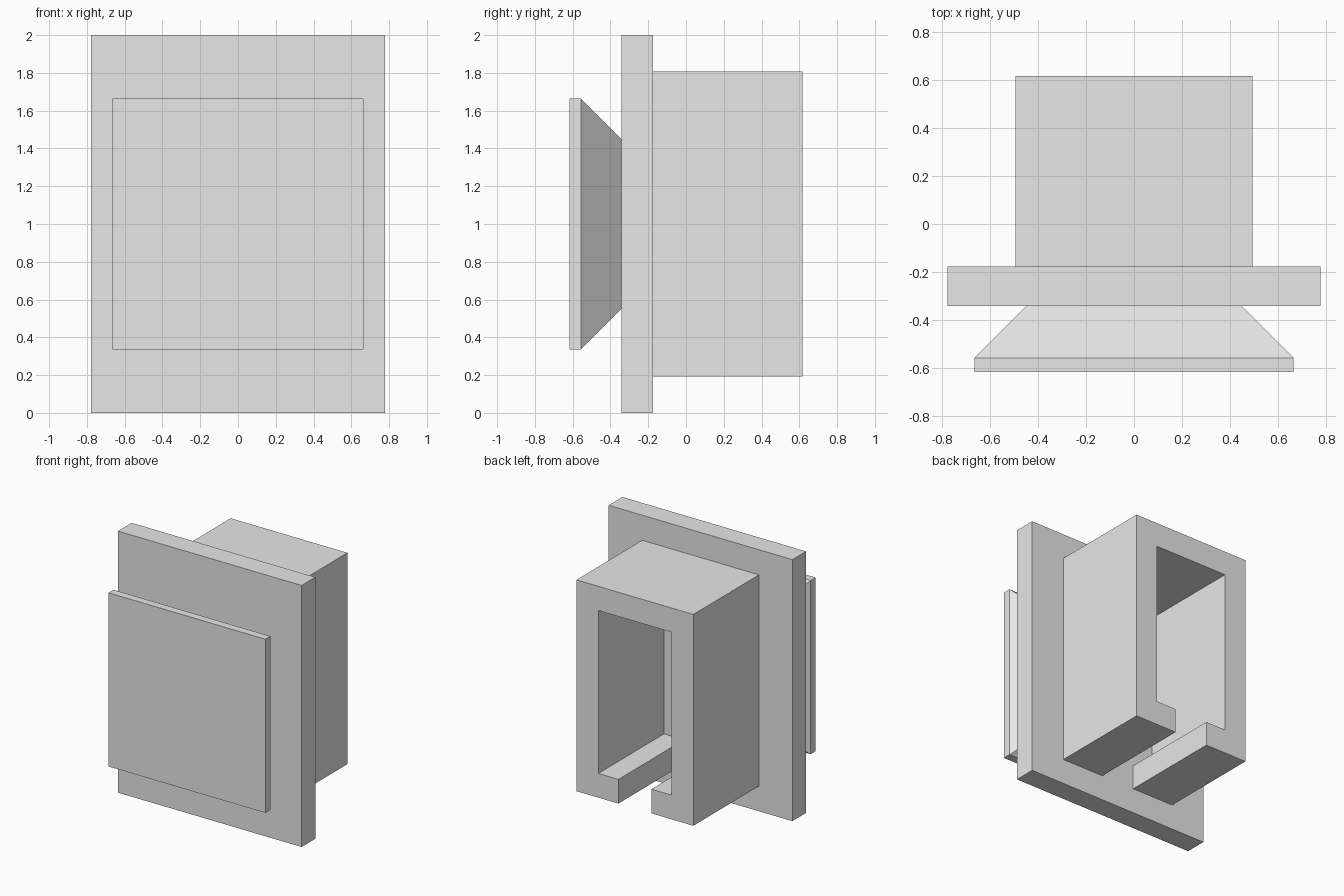
import bpy
import bmesh

cube = bpy.data.objects.get("Cube")
if cube:
    bpy.data.objects.remove(cube, do_unlink=True)

grey = bpy.data.materials.new("light_grey")
grey.use_nodes = True
grey.diffuse_color = (0.8, 0.8, 0.8, 1)
grey.node_tree.nodes["Principled BSDF"].inputs["Base Color"].default_value = (0.8, 0.8, 0.8, 1)


def finish(name, bm):
    bmesh.ops.recalc_face_normals(bm, faces=bm.faces)
    mesh = bpy.data.meshes.new(name)
    bm.to_mesh(mesh)
    bm.free()
    mesh.materials.append(grey)
    obj = bpy.data.objects.new(name, mesh)
    bpy.context.collection.objects.link(obj)
    return obj


def extrude_profile(name, profile, y0, y1):
    """Solid prism from an (x, z) outline running from y0 to y1."""
    bm = bmesh.new()
    face = bm.faces.new([bm.verts.new((x, y0, z)) for x, z in profile])
    result = bmesh.ops.extrude_face_region(bm, geom=[face], use_keep_orig=True)
    moved = [v for v in result["geom"] if isinstance(v, bmesh.types.BMVert)]
    bmesh.ops.translate(bm, vec=(0, y1 - y0, 0), verts=moved)
    return finish(name, bm)


def loft_rectangles(name, sections):
    """Closed solid through rectangles (y, half width, half height) centred at z = 1."""
    bm = bmesh.new()
    rings = [[bm.verts.new((sx * w, y, 1 + sz * h))
              for sx, sz in ((-1, -1), (1, -1), (1, 1), (-1, 1))]
             for y, w, h in sections]
    for a, b in zip(rings, rings[1:]):
        for i in range(4):
            j = (i + 1) % 4
            bm.faces.new((a[i], a[j], b[j], b[i]))
    bm.faces.new(rings[0])
    bm.faces.new(rings[-1])
    return finish(name, bm)


# Depth stations, front to back
FRONT, RIM, PLATE_FRONT, PLATE_BACK, BACK = -0.617, -0.557, -0.341, -0.176, 0.617

# Front pad: thin square rim tapering back to the plate
loft_rectangles("front_pad", [(FRONT, 0.664, 0.664), (RIM, 0.664, 0.664),
                              (PLATE_FRONT, 0.448, 0.448)])

# Upright mounting plate
loft_rectangles("mounting_plate", [(PLATE_FRONT, 0.777, 1.0), (PLATE_BACK, 0.777, 1.0)])

# Rear channel: hollow box, open at the back, with a slot along the bottom
W, LOW, HIGH, WALL, SLOT = 0.494, 0.192, 1.808, 0.185, 0.14
half = [(W, HIGH), (W, LOW), (SLOT, LOW), (SLOT, LOW + WALL),
        (W - WALL, LOW + WALL), (W - WALL, HIGH - WALL)]
extrude_profile("rear_channel", half + [(-x, z) for x, z in reversed(half)],
                PLATE_BACK, BACK)
